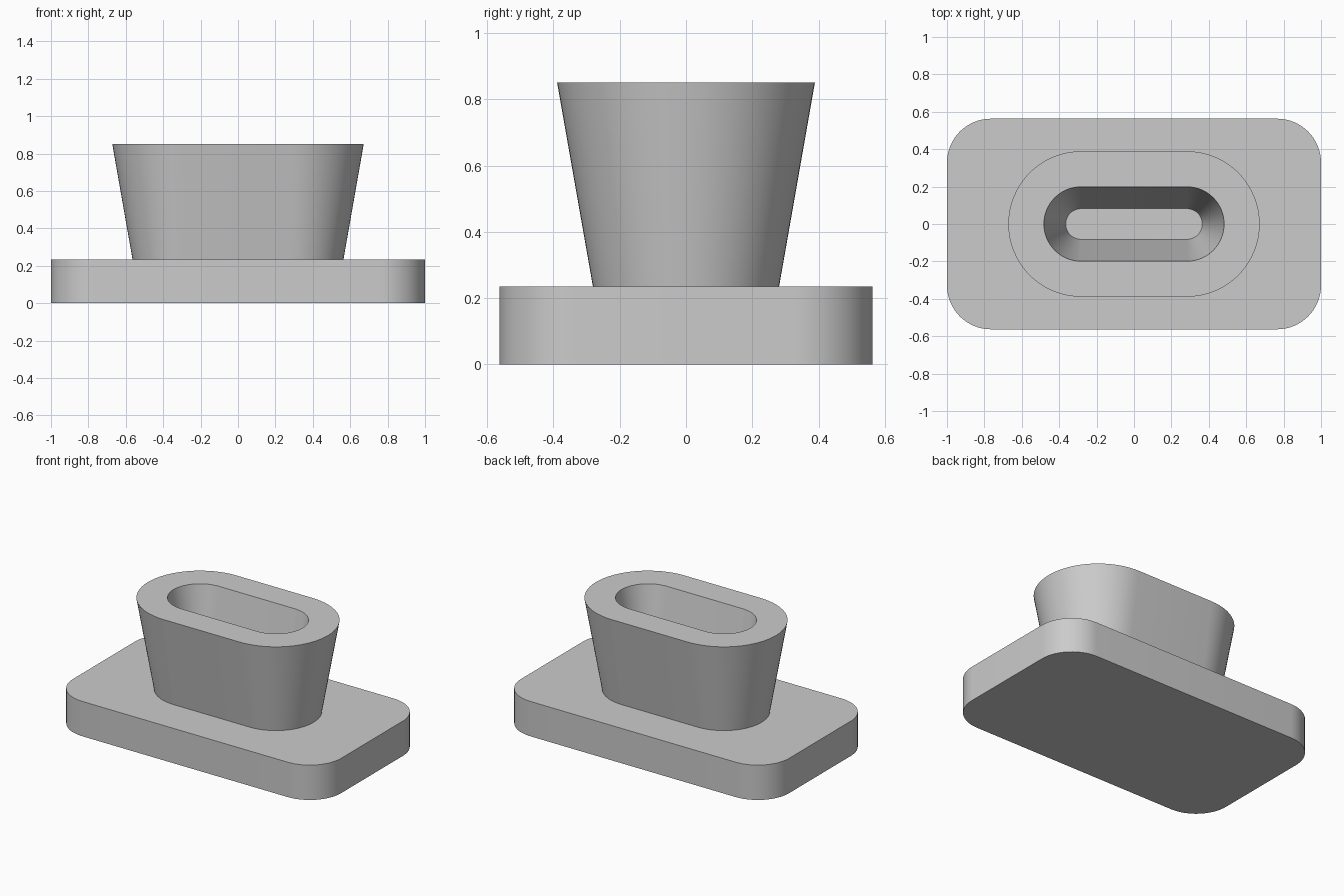
import bpy, bmesh, math

old = bpy.data.objects.get("Cube")
if old:
    bpy.data.objects.remove(old, do_unlink=True)

STEPS = 16  # segments in each corner arc


def material(name, rgb):
    mat = bpy.data.materials.new(name)
    mat.use_nodes = True
    colour = (*rgb, 1)
    mat.diffuse_color = colour
    mat.node_tree.nodes["Principled BSDF"].inputs["Base Color"].default_value = colour
    return mat


def rounded_ring(bm, half_x, half_y, radius, z):
    """Rounded rectangle outline; it is a slot when radius equals half_y."""
    ring = []
    for corner, (sx, sy) in enumerate(((1, 1), (-1, 1), (-1, -1), (1, -1))):
        for i in range(STEPS + 1):
            a = (corner + i / STEPS) * math.pi / 2
            x = sx * (half_x - radius) + radius * math.cos(a)
            y = sy * (half_y - radius) + radius * math.sin(a)
            ring.append(bm.verts.new((x, y, z)))
    return ring


def loft(name, outlines, mat):
    """Skin a stack of outlines and cap both ends."""
    bm = bmesh.new()
    rings = [rounded_ring(bm, *outline) for outline in outlines]
    for low, high in zip(rings, rings[1:]):
        for i in range(len(low)):
            j = (i + 1) % len(low)
            bm.faces.new((low[i], low[j], high[j], high[i]))
    bm.faces.new(rings[0][::-1])
    bm.faces.new(rings[-1])
    bmesh.ops.remove_doubles(bm, verts=bm.verts[:], dist=1e-5)
    bmesh.ops.recalc_face_normals(bm, faces=bm.faces[:])
    mesh = bpy.data.meshes.new(name)
    bm.to_mesh(mesh)
    bm.free()
    mesh.materials.append(mat)
    obj = bpy.data.objects.new(name, mesh)
    bpy.context.collection.objects.link(obj)
    bpy.ops.object.select_all(action='DESELECT')
    obj.select_set(True)
    bpy.context.view_layer.objects.active = obj
    bpy.ops.object.shade_smooth_by_angle(angle=math.radians(30))
    return obj


grey = material("light_grey", (0.6, 0.6, 0.6))

# One solid: base plate, flared pedestal and tapered slot pocket
SLOT = 0.283  # half distance between the slot arc centres
BASE_TOP, TOP, POCKET_FLOOR = 0.235, 0.85, 0.19


def slot(radius, z):
    return (SLOT + radius, radius, radius, z)


loft("slotted_pedestal_base", [
    (1.0, 0.563, 0.235, 0),
    (1.0, 0.563, 0.235, BASE_TOP),
    slot(0.281, BASE_TOP),
    slot(0.389, TOP),
    slot(0.199, TOP),
    slot(0.082, POCKET_FLOOR),
], grey)
